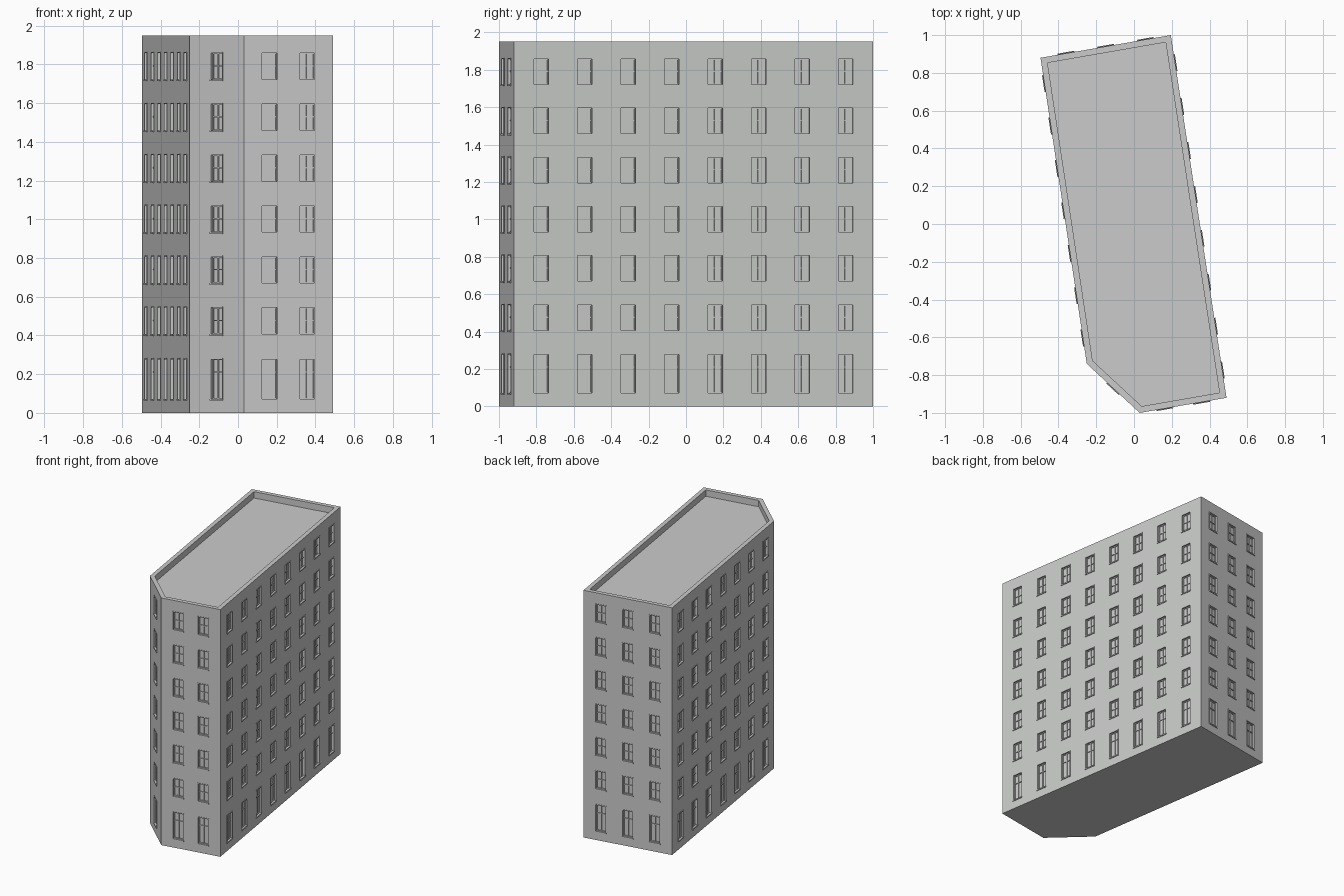
import bpy
import bmesh
from mathutils import Vector

if "Cube" in bpy.data.objects:
    bpy.data.objects.remove(bpy.data.objects["Cube"])

H, ROOF_Z, PARAPET = 1.95, 1.90, 0.033
TRIM, RECESS = 0.006, 0.015
WIN_W = 0.09

# Footprint, counter-clockwise, starting at the front tip
PLAN = [Vector(p) for p in
        [(0.03, -1.0), (0.49, -0.92), (0.195, 1.0), (-0.495, 0.88), (-0.25, -0.74)]]
# Per wall: number of window columns and distance of the outer ones from the corners
BAYS = [(2, 0.135), (8, 0.148), (3, 0.137), (7, 0.138), (1, 0.19)]
# Tall ground floor windows, then six equal upper floors
ROWS = [(0.066, 0.283)] + [(0.401 + 0.263 * i, 0.549 + 0.263 * i) for i in range(6)]

stone = bpy.data.materials.new("pale_grey_stone")
stone.diffuse_color = (0.59, 0.60, 0.59, 1)
stone.use_nodes = True
stone.node_tree.nodes["Principled BSDF"].inputs["Base Color"].default_value = stone.diffuse_color


def finish(bm, name):
    bmesh.ops.remove_doubles(bm, verts=bm.verts, dist=1e-5)
    me = bpy.data.meshes.new(name)
    bm.to_mesh(me)
    bm.free()
    me.materials.append(stone)
    ob = bpy.data.objects.new(name, me)
    bpy.context.collection.objects.link(ob)
    return ob


def quad(bm, pts):
    return bm.faces.new([bm.verts.new(p) for p in pts])


def wall_frame(i):
    """Point function (along wall, height, outward) and the wall length."""
    a, b = PLAN[i], PLAN[(i + 1) % len(PLAN)]
    length = (b - a).length
    d = (b - a) / length
    n = Vector((d.y, -d.x))

    def pt(u, z, out=0.0):
        p = a + d * u + n * out
        return Vector((p.x, p.y, z))
    return pt, length


def window_centres(length, count, margin):
    if count == 1:
        return [length / 2]
    return [margin + (length - 2 * margin) * k / (count - 1) for k in range(count)]


def rect(pt, u0, u1, z0, z1, out=0.0):
    return [pt(u0, z0, out), pt(u1, z0, out), pt(u1, z1, out), pt(u0, z1, out)]


def box(bm, pt, u0, u1, z0, z1, d0, d1):
    """Box in wall space from depth d0 (inner) to d1 (outer)."""
    back = [bm.verts.new(p) for p in rect(pt, u0, u1, z0, z1, d0)]
    front = [bm.verts.new(p) for p in rect(pt, u0, u1, z0, z1, d1)]
    bm.faces.new(front)
    bm.faces.new(back[::-1])
    for k in range(4):
        j = (k + 1) % 4
        bm.faces.new([front[k], back[k], back[j], front[j]])


def border(bm, pt, u0, u1, z0, z1, w, d0, d1):
    """Rectangular frame made of four bars."""
    box(bm, pt, u0, u0 + w, z0, z1, d0, d1)
    box(bm, pt, u1 - w, u1, z0, z1, d0, d1)
    box(bm, pt, u0 + w, u1 - w, z0, z0 + w, d0, d1)
    box(bm, pt, u0 + w, u1 - w, z1 - w, z1, d0, d1)


def inset_corner(i):
    """Footprint corner moved inward by the parapet thickness."""
    p = PLAN[i]
    e0 = (p - PLAN[i - 1]).normalized()
    e1 = (PLAN[(i + 1) % len(PLAN)] - p).normalized()
    n0, n1 = Vector((-e0.y, e0.x)), Vector((-e1.y, e1.x))
    return p + (n0 + n1) * PARAPET / (1 + n0.dot(n1))


# Walls: a grid of cells per side, window cells pushed in
body = bmesh.new()
for i, (count, margin) in enumerate(BAYS):
    pt, length = wall_frame(i)
    half = WIN_W / 2 - TRIM
    us, zs = [0], [0]
    for c in window_centres(length, count, margin):
        us += [c - half, c + half]
    for z0, z1 in ROWS:
        zs += [z0 + TRIM, z1 - TRIM]
    us.append(length)
    zs.append(H)
    for a in range(len(us) - 1):
        for b in range(len(zs) - 1):
            cell = (us[a], us[a + 1], zs[b], zs[b + 1])
            outer = rect(pt, *cell)
            if a % 2 and b % 2:
                inner = rect(pt, *cell, -RECESS)
                quad(body, inner)
                for k in range(4):
                    j = (k + 1) % 4
                    quad(body, [outer[k], outer[j], inner[j], inner[k]])
            else:
                quad(body, outer)

# Base, parapet and sunken flat roof
N = len(PLAN)
inner = [inset_corner(i) for i in range(N)]
quad(body, [p.to_3d() for p in reversed(PLAN)])
quad(body, [(p.x, p.y, ROOF_Z) for p in inner])
for i in range(N):
    j = (i + 1) % N
    o0, o1, i0, i1 = PLAN[i], PLAN[j], inner[i], inner[j]
    quad(body, [(o0.x, o0.y, H), (o1.x, o1.y, H), (i1.x, i1.y, H), (i0.x, i0.y, H)])
    quad(body, [(i0.x, i0.y, H), (i1.x, i1.y, H), (i1.x, i1.y, ROOF_Z), (i0.x, i0.y, ROOF_Z)])
finish(body, "building_body")

# Window surrounds with sills, and sashes with glazing bars
surrounds, sashes = bmesh.new(), bmesh.new()
for i, (count, margin) in enumerate(BAYS):
    pt, length = wall_frame(i)
    for c in window_centres(length, count, margin):
        u0, u1 = c - WIN_W / 2, c + WIN_W / 2
        for z0, z1 in ROWS:
            border(surrounds, pt, u0, u1, z0, z1, TRIM, -0.002, 0.003)
            box(surrounds, pt, u0, u1, z0 - 0.003, z0 + TRIM, -0.002, 0.006)
            a, b, lo, hi = u0 + TRIM, u1 - TRIM, z0 + TRIM, z1 - TRIM
            border(sashes, pt, a, b, lo, hi, 0.005, -RECESS, -0.009)
            box(sashes, pt, c - 0.003, c + 0.003, lo, hi, -RECESS, -0.009)
            box(sashes, pt, a, b, z1 - 0.075, z1 - 0.069, -RECESS, -0.0085)
finish(surrounds, "window_surrounds")
finish(sashes, "window_sashes")
